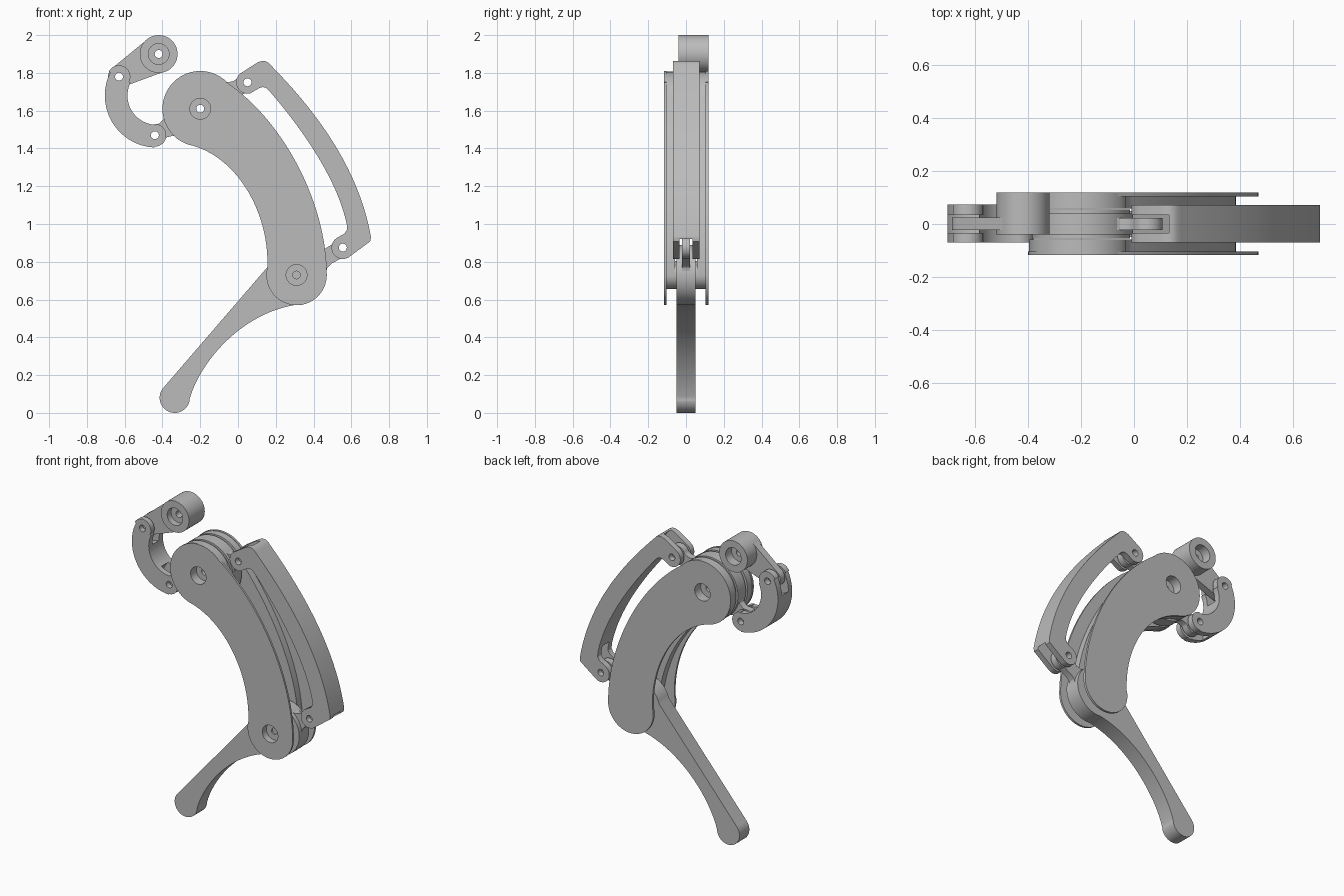
import bpy, bmesh, math
from mathutils import Vector
from mathutils.geometry import interpolate_bezier

if "Cube" in bpy.data.objects:
    bpy.data.objects.remove(bpy.data.objects["Cube"], do_unlink=True)

grey = bpy.data.materials.new("plain grey")
grey.use_nodes = True
grey.diffuse_color = (0.5, 0.5, 0.5, 1)
grey.node_tree.nodes["Principled BSDF"].inputs["Base Color"].default_value = (0.5, 0.5, 0.5, 1)

# Pivot positions in the x, z plane
BARREL = (-0.42, 1.90)
ARM = (-0.63, 1.78)
HOOK = (-0.44, 1.47)
KNUCKLE = (-0.20, 1.61)
TOP_PIN = (0.05, 1.75)
LOW_PIN = (0.555, 0.875)
JOINT = (0.31, 0.73)
TIP = (-0.335, 0.08)


def arc(c, r, a0, a1, n=32):
    """Points on an arc, angles in degrees."""
    return [(c[0] + r * math.cos(math.radians(a0 + (a1 - a0) * i / n)),
             c[1] + r * math.sin(math.radians(a0 + (a1 - a0) * i / n))) for i in range(n + 1)]


def curve(*knots):
    """Bezier from knot, handle, handle, knot."""
    return [(p.x, p.y) for p in interpolate_bezier(*[Vector(k) for k in knots], 32)]


def circle(c, r, n=48):
    return arc(c, r, 0, 360, n)[:-1]


def taper(p, r1, q, r2):
    """Outline of two circles joined by tangents."""
    d = Vector(q) - Vector(p)
    th = math.degrees(math.atan2(d.y, d.x))
    phi = math.degrees(math.acos((r1 - r2) / d.length))
    return arc(p, r1, th + phi, th + 360 - phi) + arc(q, r2, th - phi, th + phi)


def lug_outline(pin, hub, hub_r):
    """Rounded ear on a pin that flares into a round hub."""
    axis = Vector(hub) - Vector(pin)
    e = axis.length - hub_r
    axis.normalize()
    side = Vector((-axis.y, axis.x))
    th = math.degrees(math.atan2(axis.y, axis.x))
    flare = [(e - 0.03, 0.042), (e, 0.05), (e + 0.02, 0.07), (e + 0.035, 0.1)]
    place = lambda u, v: tuple(Vector(pin) + axis * u + side * v)
    return (arc(pin, 0.058, th + 50, th + 310) + [place(u, -v) for u, v in flare]
            + [place(u, v) for u, v in reversed(flare)])


def prism(name, outline, y0, y1):
    bm = bmesh.new()
    front = [bm.verts.new((x, y0, z)) for x, z in outline]
    back = [bm.verts.new((x, y1, z)) for x, z in outline]
    bm.faces.new(front)
    bm.faces.new(back[::-1])
    for i in range(len(front)):
        j = (i + 1) % len(front)
        bm.faces.new((front[j], front[i], back[i], back[j]))
    bmesh.ops.remove_doubles(bm, verts=bm.verts, dist=0.0005)
    bmesh.ops.recalc_face_normals(bm, faces=bm.faces)
    mesh = bpy.data.meshes.new(name)
    bm.to_mesh(mesh)
    bm.free()
    mesh.materials.append(grey)
    ob = bpy.data.objects.new(name, mesh)
    bpy.context.collection.objects.link(ob)
    return ob


def part(name, outline, y0, y1, cuts=()):
    """Extruded part with round cuts given as centre, radius, y0, y1."""
    ob = prism(name, outline, y0, y1)
    bpy.ops.object.select_all(action='DESELECT')
    ob.select_set(True)
    bpy.context.view_layer.objects.active = ob
    for c, r, a, b in cuts:
        cutter = prism("cutter", circle(c, r), a, b)
        cutter.hide_render = True
        mod = ob.modifiers.new("cut", 'BOOLEAN')
        mod.operation, mod.solver, mod.object = 'DIFFERENCE', 'EXACT', cutter
        bpy.ops.object.modifier_apply(modifier=mod.name)
        bpy.data.objects.remove(cutter, do_unlink=True)
    bpy.ops.object.shade_smooth_by_angle(angle=math.radians(30))
    return ob


def hole(c, r=0.021):
    return (c, r, -0.3, 0.3)


# Curved side plates with an inner rib each
plate = (arc(JOINT, 0.16, 168, 360) + curve((0.47, 0.73), (0.47, 1.10), (0.25, 1.54), (-0.06, 1.75))
         + arc(KNUCKLE, 0.2, 45, 252) + curve((-0.26, 1.42), (0.0, 1.36), (0.17, 1.05), (0.155, 0.76)))
rib = (arc(JOINT, 0.075, 180, 360) + curve((0.385, 0.73), (0.39, 1.05), (0.22, 1.40), (-0.03, 1.70))
       + arc(KNUCKLE, 0.197, 32, 252) + curve((-0.26, 1.425), (0.0, 1.37), (0.21, 1.05), (0.235, 0.73)))
bore = hole(KNUCKLE, 0.055)
socket = (JOINT, 0.055, -0.3, -0.075)
pinhole = (JOINT, 0.02, -0.3, -0.065)
part("front_plate", plate, -0.117, -0.104, [bore, socket])
part("front_rib", rib, -0.104, -0.058, [bore, socket, pinhole])
part("back_plate", plate, 0.104, 0.119, [bore])
part("back_rib", rib, 0.058, 0.104, [bore])

# Rocker on the knuckle, with an ear for each link
part("rocker_hub", circle(KNUCKLE, 0.197, 80), -0.04, 0.04, [hole(KNUCKLE)])
for s, side in ((-1, "front"), (1, "back")):
    a, b = sorted((s * 0.04, s * 0.054))
    part("rocker_washer_" + side, circle(KNUCKLE, 0.185, 80), a, b, [hole(KNUCKLE)])
    a, b = sorted((s * 0.05, s * 0.058))
    part("joint_washer_" + side, circle(JOINT, 0.075), a, b)
part("rocker_hook_ear", lug_outline(HOOK, KNUCKLE, 0.197), -0.022, 0.022, [hole(HOOK)])
part("rocker_top_ear", lug_outline(TOP_PIN, KNUCKLE, 0.197), -0.022, 0.022, [hole(TOP_PIN)])

# Fingertip lever and its ear
lever = (arc(TIP, 0.08, 140, 350) + curve((-0.257, 0.07), (-0.21, 0.25), (0.0, 0.52), (0.30, 0.571))
         + arc(JOINT, 0.16, 272, 525))
part("tip_lever", lever, -0.05, 0.05)
part("tip_ear", lug_outline(LOW_PIN, JOINT, 0.16), -0.022, 0.022, [hole(LOW_PIN)])

# Long outer link, forked at both ends
link = (arc(LOW_PIN, 0.06, 120, 302) + [(0.685, 0.897), (0.70, 0.908), (0.704, 0.93)]
        + curve((0.703, 0.935), (0.64, 1.29), (0.42, 1.59), (0.178, 1.836))
        + [(0.163, 1.853), (0.146, 1.862), (0.125, 1.863), (0.103, 1.855)]
        + arc(TOP_PIN, 0.06, 120, 285) + [(0.11, 1.718), (0.13, 1.725), (0.15, 1.72)]
        + curve((0.167, 1.703), (0.36, 1.48), (0.53, 1.22), (0.576, 0.997)) + [(0.577, 0.97), (0.565, 0.95)])
part("long_link", link, -0.07, 0.072, [hole(TOP_PIN), hole(LOW_PIN),
     (TOP_PIN, 0.14, -0.034, 0.034), (LOW_PIN, 0.155, -0.034, 0.034)])

# Hooked link, forked at both ends
centre = (-0.43, 1.68)
a0 = math.degrees(math.atan2(ARM[1] - centre[1], ARM[0] - centre[0]))
a1 = 360 + math.degrees(math.atan2(HOOK[1] - centre[1], HOOK[0] - centre[0]))
hook = (arc(centre, 0.275, a0, a1) + arc(HOOK, 0.06, a1, a1 + 180)
        + arc(centre, 0.155, a1, a0) + arc(ARM, 0.06, a0 - 180, a0))
part("hook_link", hook, -0.07, 0.074, [hole(ARM), hole(HOOK),
     (ARM, 0.115, -0.034, 0.034), (HOOK, 0.115, -0.034, 0.034)])

# Base barrel with its arm
barrel_cuts = [hole(BARREL), (BARREL, 0.055, -0.3, 0.0), (BARREL, 0.055, 0.06, 0.3)]
part("base_barrel", circle(BARREL, 0.1), -0.04, 0.12, barrel_cuts)
part("base_arm", taper(BARREL, 0.098, ARM, 0.058), -0.022, 0.024,
     [hole(ARM), hole(BARREL, 0.07)])
